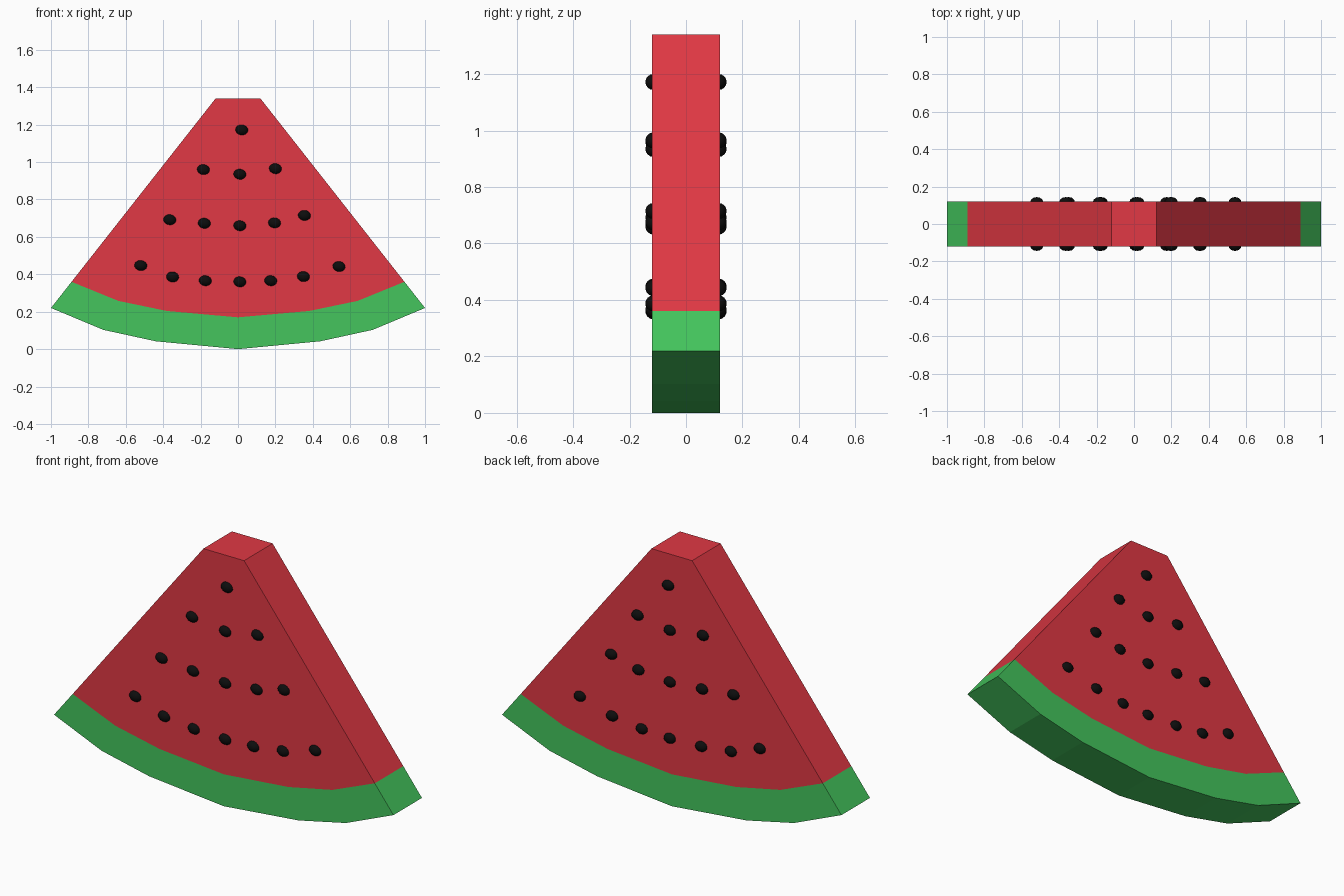
import bpy, bmesh, math
from mathutils import Matrix

if "Cube" in bpy.data.objects:
    bpy.data.objects.remove(bpy.data.objects["Cube"])

HALF = 0.12  # half thickness of the slice


def material(name, rgb):
    m = bpy.data.materials.new(name)
    m.diffuse_color = (*rgb, 1)
    m.use_nodes = True
    m.node_tree.nodes["Principled BSDF"].inputs["Base Color"].default_value = m.diffuse_color
    return m


def add_object(name, bm, mat):
    bmesh.ops.recalc_face_normals(bm, faces=bm.faces)
    mesh = bpy.data.meshes.new(name)
    bm.to_mesh(mesh)
    bm.free()
    mesh.materials.append(mat)
    obj = bpy.data.objects.new(name, mesh)
    bpy.context.collection.objects.link(obj)
    return obj


def prism(name, profile, mat):
    """Extrude an x-z outline through the slice thickness."""
    bm = bmesh.new()
    front = bm.faces.new([bm.verts.new((x, -HALF, z)) for x, z in profile])
    ext = bmesh.ops.extrude_face_region(bm, geom=[front], use_keep_orig=True)
    verts = [g for g in ext["geom"] if isinstance(g, bmesh.types.BMVert)]
    bmesh.ops.translate(bm, verts=verts, vec=(0, 2 * HALF, 0))
    return add_object(name, bm, mat)


def mirrored(right_half):
    """Full arc, left to right, from its centre-to-right points."""
    return [(-x, z) for x, z in reversed(right_half[1:])] + right_half


red = material("flesh_red", (0.75, 0.04, 0.058))
green = material("rind_green", (0.058, 0.56, 0.11))
black = material("seed_black", (0.004, 0.004, 0.004))

outer = mirrored([(0, 0), (0.44, 0.042), (0.72, 0.103), (1.0, 0.22)])
inner = mirrored([(0, 0.17), (0.38, 0.204), (0.64, 0.258), (0.89, 0.36)])

# Flesh wedge with cut-off tip, and the curved rind below it
prism("flesh", inner + [(0.12, 1.34), (-0.12, 1.34)], red)
prism("rind", outer + inner[::-1], green)

# Seeds: the same rows on the front and the back
rows = [
    [(0.02, 1.172)],
    [(-0.185, 0.96), (0.01, 0.935), (0.2, 0.965)],
    [(-0.365, 0.692), (-0.18, 0.673), (0.01, 0.66), (0.195, 0.675), (0.355, 0.715)],
    [(-0.52, 0.447), (-0.35, 0.386), (-0.175, 0.366), (0.01, 0.36),
     (0.175, 0.366), (0.35, 0.388), (0.54, 0.442)],
]
for side, label in ((-1, "front"), (1, "back")):
    bm = bmesh.new()
    for x, z in (p for row in rows for p in row):
        m = (Matrix.Translation((x, side * 0.117, z))
             @ Matrix.Rotation(math.radians(8), 4, 'Y')
             @ Matrix.Diagonal((0.035, 0.027, 0.028, 1)))
        bmesh.ops.create_uvsphere(bm, u_segments=12, v_segments=8, radius=1, matrix=m)
    for f in bm.faces:
        f.smooth = True
    add_object(label + "_seeds", bm, black)
